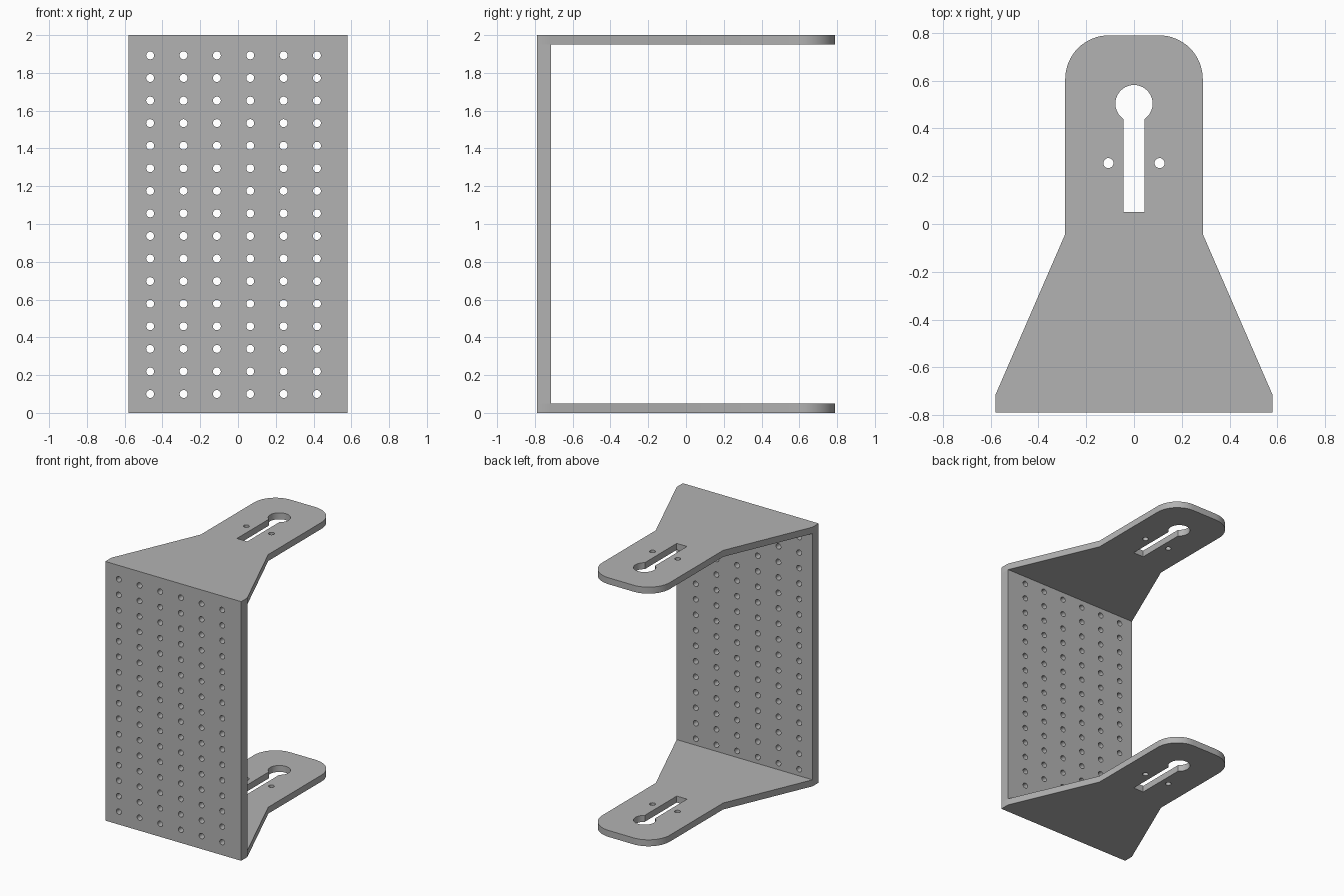
import bpy, bmesh
from math import sin, cos, pi, asin, radians

cube = bpy.data.objects.get("Cube")
if cube:
    bpy.data.objects.remove(cube)

steel = bpy.data.materials.new("plain grey")
steel.use_nodes = True
grey = (0.45, 0.45, 0.45, 1)
steel.diffuse_color = grey
steel.node_tree.nodes["Principled BSDF"].inputs["Base Color"].default_value = grey


def arc(cx, cy, r, start, end, steps):
    angles = [start + (end - start) * i / steps for i in range(steps + 1)]
    return [(cx + r * cos(a), cy + r * sin(a)) for a in angles]


def circle(cx, cy, r, steps=24):
    return arc(cx, cy, r, 0, 2 * pi, steps)[:-1]


def sheet(name, loops, thickness, location, tilt=0):
    """Flat plate: the first loop is the outline, the others are holes."""
    curve = bpy.data.curves.new(name, "CURVE")
    curve.dimensions = "2D"
    curve.fill_mode = "BOTH"
    curve.extrude = thickness / 2
    for loop in loops:
        spline = curve.splines.new("POLY")
        spline.points.add(len(loop) - 1)
        for point, (x, y) in zip(spline.points, loop):
            point.co = (x, y, 0, 1)
        spline.use_cyclic_u = True
    temp = bpy.data.objects.new(name + " outline", curve)
    bpy.context.scene.collection.objects.link(temp)
    graph = bpy.context.evaluated_depsgraph_get()
    mesh = bpy.data.meshes.new_from_object(temp.evaluated_get(graph))
    bpy.data.objects.remove(temp)

    # Weld the caps to the walls
    bm = bmesh.new()
    bm.from_mesh(mesh)
    bmesh.ops.remove_doubles(bm, verts=bm.verts, dist=0.0001)
    bmesh.ops.recalc_face_normals(bm, faces=bm.faces)
    bm.to_mesh(mesh)
    bm.free()

    mesh.materials.clear()
    mesh.materials.append(steel)
    obj = bpy.data.objects.new(name, mesh)
    obj.location = location
    obj.rotation_euler.x = tilt
    bpy.context.scene.collection.objects.link(obj)
    bpy.ops.object.select_all(action="DESELECT")
    obj.select_set(True)
    bpy.context.view_layer.objects.active = obj
    bpy.ops.object.shade_smooth_by_angle(angle=radians(30))
    return obj


half_width, half_depth, height = 0.58, 0.79, 2.0
arm_thick, plate_thick = 0.05, 0.075

# Arm outline: flared root, straight neck, rounded tip
neck, radius = 0.288, 0.183
right_side = [(half_width, -half_depth), (half_width, plate_thick - half_depth), (neck, -0.042)]
right_side += arc(neck - radius, half_depth - radius, radius, 0, pi / 2, 16)
outline = right_side + [(-x, y) for x, y in reversed(right_side)]

# Keyhole slot and the two small holes beside it
slot, key_radius = 0.044, 0.078
gap = asin(slot / key_radius)
keyhole = arc(0, 0.504, key_radius, -pi / 2 + gap, 1.5 * pi - gap, 32)
keyhole += [(-slot, 0.05), (slot, 0.05)]
arm_loops = [outline, keyhole] + [circle(s * 0.107, 0.255, 0.021) for s in (-1, 1)]

sheet("lower_arm", arm_loops, arm_thick, (0, 0, arm_thick / 2))
sheet("upper_arm", arm_loops, arm_thick, (0, 0, height - arm_thick / 2))

# Perforated upright plate between the arms
low, high = arm_thick, height - arm_thick
plate_loops = [[(-half_width, low), (half_width, low), (half_width, high), (-half_width, high)]]
for column in range(6):
    for row in range(16):
        plate_loops.append(circle(-0.465 + 0.1766 * column, 0.1 + 0.1195 * row, 0.021, 20))
sheet("perforated_plate", plate_loops, plate_thick,
      (0, plate_thick / 2 - half_depth, 0), pi / 2)
